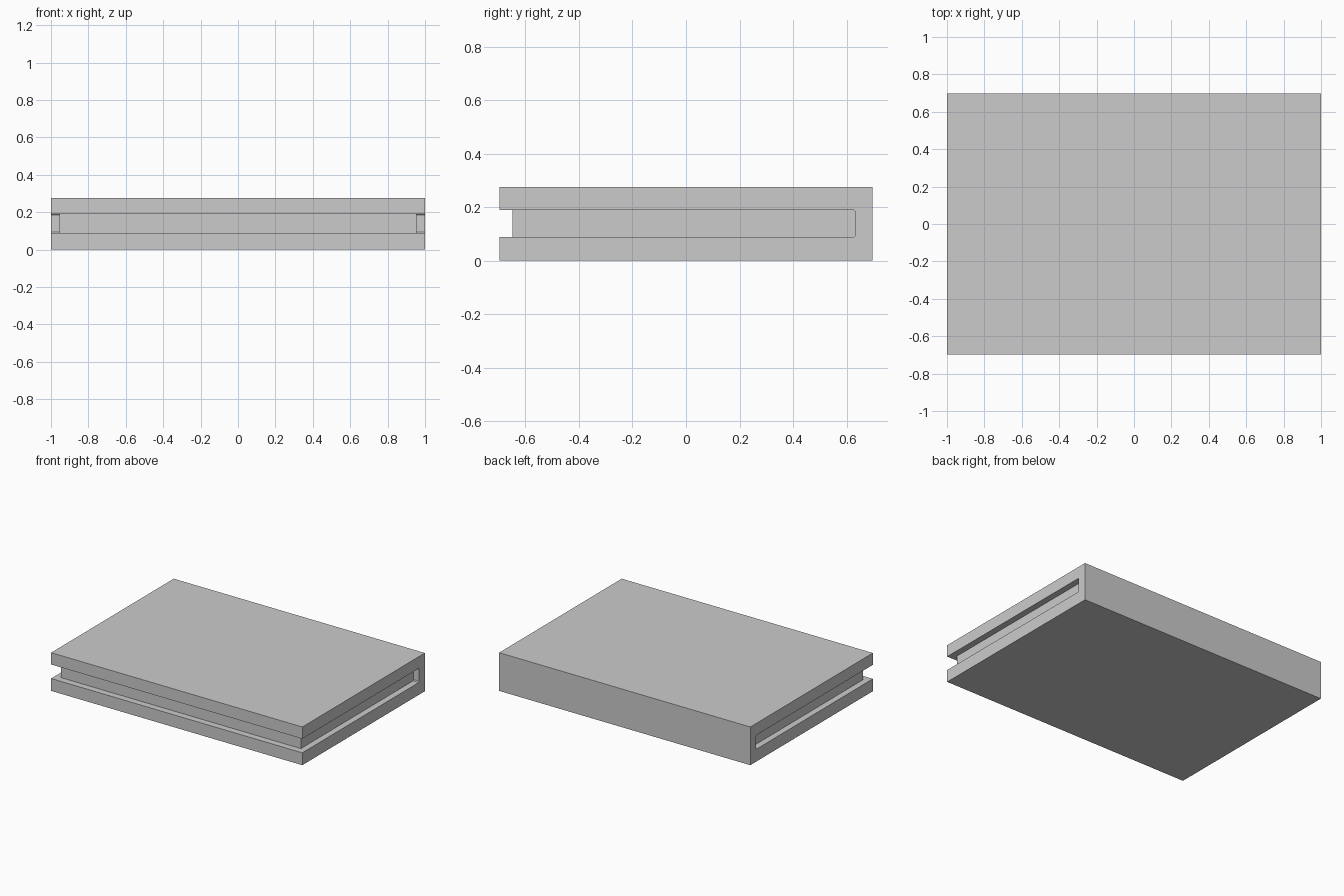
import bpy, bmesh

if "Cube" in bpy.data.objects:
    bpy.data.objects.remove(bpy.data.objects["Cube"])

W, D, H = 1.0, 0.697, 0.275        # half width, half depth, height
Z0, Z1 = 0.089, 0.19               # page gap bottom and top
Y_IN, C = 0.633, 0.006             # inner spine wall and its small corner chamfer


def extrude_x(name, profile, half_width):
    """Extrude a closed (y, z) profile symmetrically along x."""
    bm = bmesh.new()
    face = bm.faces.new([bm.verts.new((-half_width, y, z)) for y, z in profile])
    ext = bmesh.ops.extrude_face_region(bm, geom=[face])
    verts = [v for v in ext["geom"] if isinstance(v, bmesh.types.BMVert)]
    bmesh.ops.translate(bm, verts=verts, vec=(2 * half_width, 0, 0))
    bmesh.ops.recalc_face_normals(bm, faces=bm.faces)
    mesh = bpy.data.meshes.new(name)
    bm.to_mesh(mesh)
    bm.free()
    obj = bpy.data.objects.new(name, mesh)
    bpy.context.collection.objects.link(obj)
    return obj


# C-shaped cover: bottom board, spine at the back, top board
extrude_x("book_cover", [
    (-D, 0), (D, 0), (D, H), (-D, H),
    (-D, Z1), (Y_IN - C, Z1), (Y_IN, Z1 - C),
    (Y_IN, Z0 + C), (Y_IN - C, Z0), (-D, Z0),
], W)

# Page block, set back from the cover edges on three sides
extrude_x("page_block", [
    (-0.649, Z0), (Y_IN - C, Z0), (Y_IN, Z0 + C),
    (Y_IN, Z1 - C), (Y_IN - C, Z1), (-0.649, Z1),
], 0.955)
